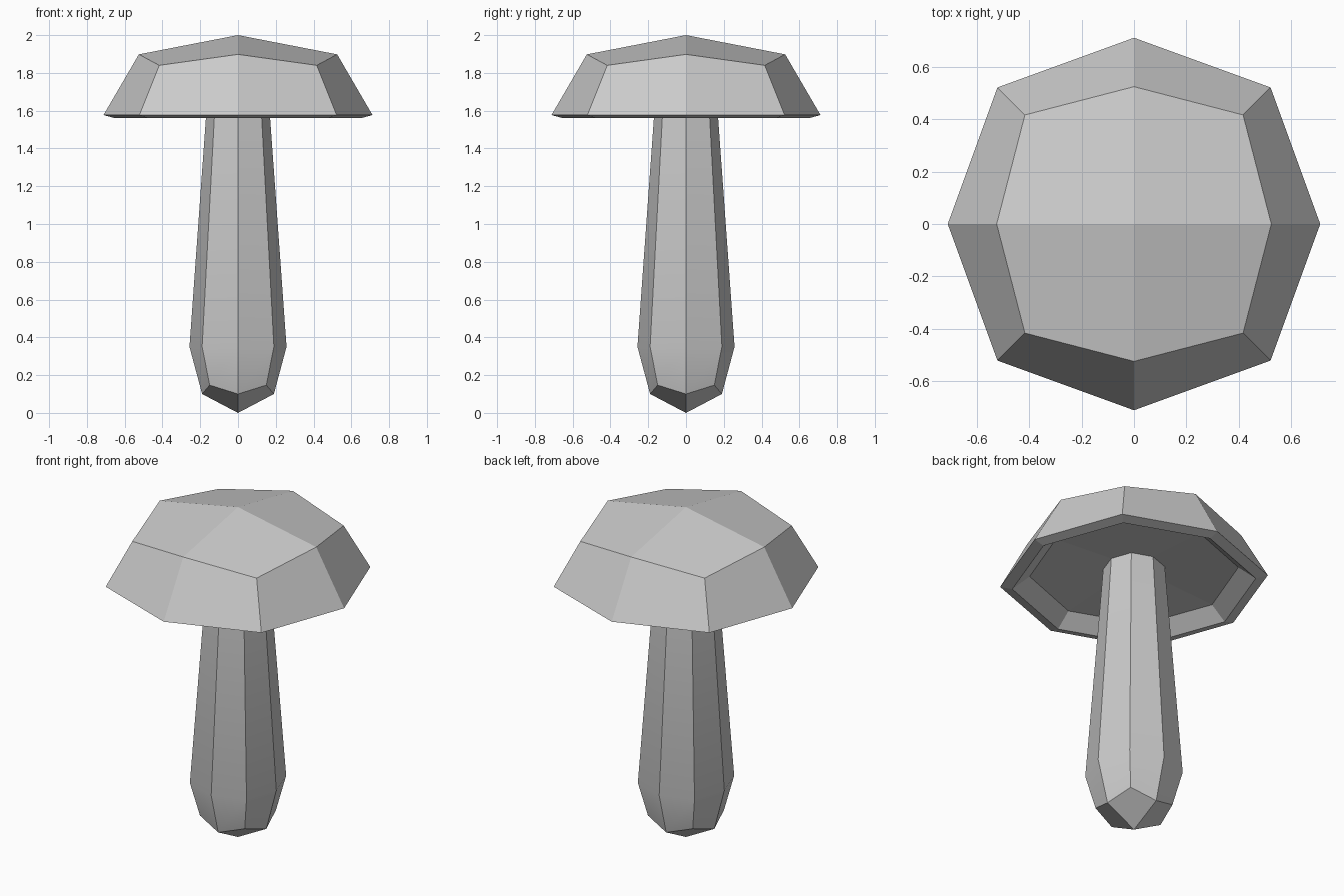
import bpy, bmesh, math

cube = bpy.data.objects.get("Cube")
if cube:
    bpy.data.objects.remove(cube, do_unlink=True)

grey = bpy.data.materials.new("plain_grey")
grey.use_nodes = True
COLOUR = (0.6, 0.6, 0.6, 1)
grey.diffuse_color = COLOUR
grey.node_tree.nodes["Principled BSDF"].inputs["Base Color"].default_value = COLOUR


def octagon(bm, mid, mid_z, corner, corner_z):
    """Eight points: four on the axes, four at the corners of a square."""
    points = []
    for i in range(4):
        a = i * math.pi / 2
        c, s = math.cos(a), math.sin(a)
        points.append(bm.verts.new((mid * c, mid * s, mid_z)))
        points.append(bm.verts.new((corner * (c - s), corner * (c + s), corner_z)))
    return points


def lofted(name, start_z, rings, end_z):
    """Loft octagons in order, closing both ends with four quads round a point."""
    bm = bmesh.new()
    loops = [octagon(bm, *r) for r in rings]
    for a, b in zip(loops, loops[1:]):
        for i in range(8):
            j = (i + 1) % 8
            bm.faces.new((a[i], a[j], b[j], b[i]))
    for loop, z in ((loops[0], start_z), (loops[-1], end_z)):
        tip = bm.verts.new((0, 0, z))
        for i in range(0, 8, 2):
            bm.faces.new((tip, loop[i], loop[i + 1], loop[(i + 2) % 8]))
    bmesh.ops.recalc_face_normals(bm, faces=bm.faces)
    mesh = bpy.data.meshes.new(name)
    bm.to_mesh(mesh)
    bm.free()
    mesh.materials.append(grey)
    obj = bpy.data.objects.new(name, mesh)
    bpy.context.collection.objects.link(obj)
    return obj


# Stem: pointed foot, bulge, long taper into the cap
stem = lofted("stem", 0, [
    (0.19, 0.10, 0.15, 0.147),
    (0.257, 0.35, 0.19, 0.35),
    (0.16, 1.70, 0.118, 1.70),
], 1.72)

# Cap: faceted dome, narrow lip, hollow underside
cap = lofted("cap", 2, [
    (0.525, 1.898, 0.417, 1.84),
    (0.712, 1.577, 0.522, 1.577),
    (0.65, 1.56, 0.475, 1.56),
    (0.56, 1.635, 0.407, 1.635),
], 1.67)

# Soft shading along the stem, crisp between its sides
bpy.ops.object.select_all(action="DESELECT")
stem.select_set(True)
bpy.context.view_layer.objects.active = stem
bpy.ops.object.shade_smooth_by_angle(angle=math.radians(30))
